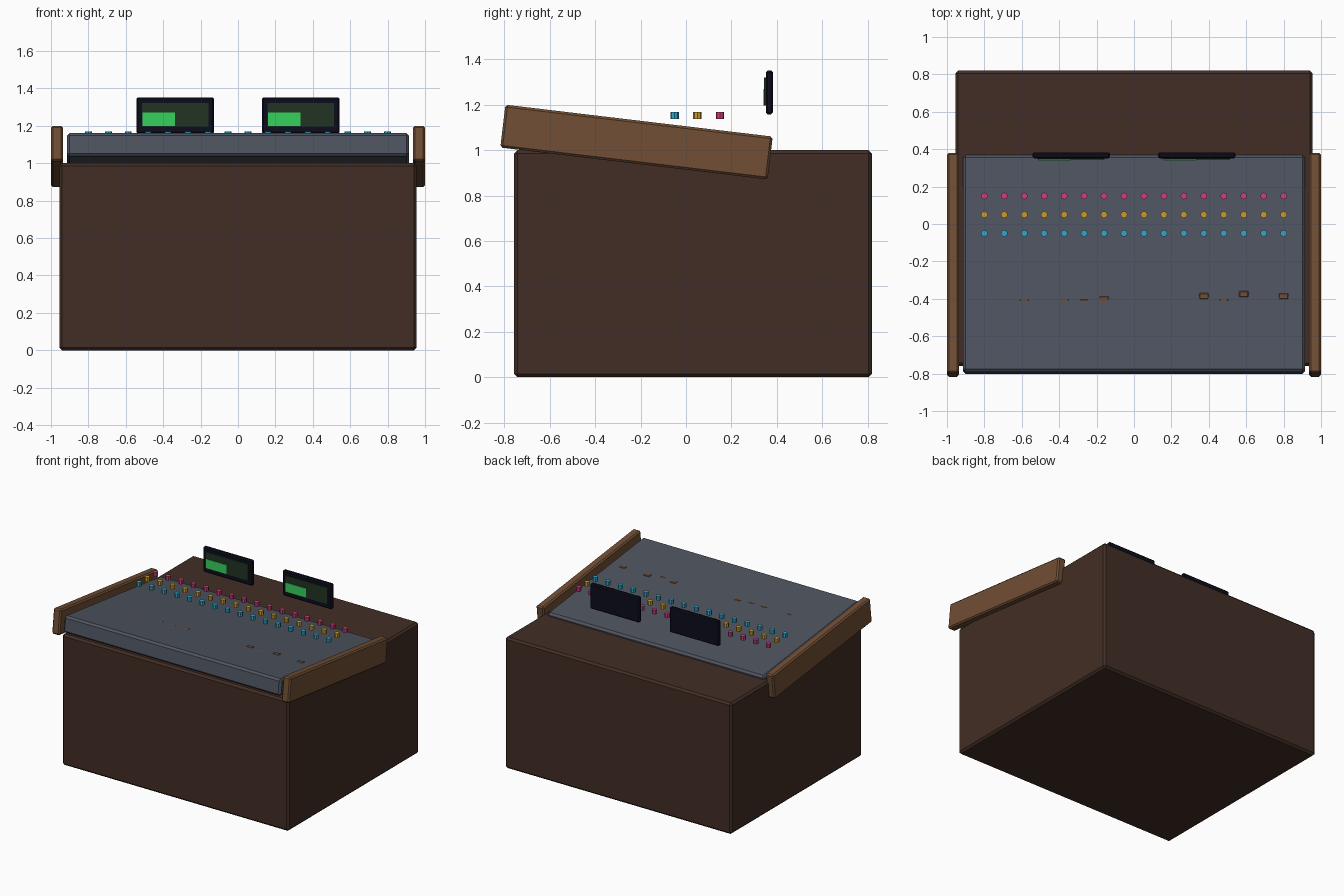
import bpy, math

if "Cube" in bpy.data.objects:
    bpy.data.objects.remove(bpy.data.objects["Cube"])


def material(name, rgb):
    m = bpy.data.materials.new(name)
    m.diffuse_color = (*rgb, 1)
    m.use_nodes = True
    m.node_tree.nodes["Principled BSDF"].inputs["Base Color"].default_value = m.diffuse_color
    return m


dark_wood = material("dark wood", (0.054, 0.027, 0.018))
wood = material("warm wood", (0.165, 0.077, 0.035))
slate = material("slate metal", (0.077, 0.088, 0.115))
black = material("blue black", (0.004, 0.004, 0.012))
dark_green = material("dark green", (0.015, 0.034, 0.017))
green = material("bright green", (0.037, 0.63, 0.107))
blue = material("blue", (0.032, 0.38, 0.58))
yellow = material("yellow", (0.58, 0.33, 0.028))
pink = material("pink", (0.61, 0.048, 0.2))

TILT = math.radians(-6.8)


def box(name, centre, size, mat, bevel=0.0, tilt=0.0):
    bpy.ops.mesh.primitive_cube_add(size=1, location=centre)
    ob = bpy.context.object
    ob.name = name
    ob.scale = size
    bpy.ops.object.transform_apply(location=False, rotation=False, scale=True)
    ob.rotation_euler.x = tilt
    ob.data.materials.append(mat)
    if bevel:
        mod = ob.modifiers.new("edges", 'BEVEL')
        mod.width = bevel
        mod.segments = 1
    return ob


# Cabinet, sloping panel and side rails
box("cabinet", (0, 0.031, 0.5), (1.91, 1.578, 1.0), dark_wood, 0.015)
box("control_panel", (0, -0.217, 1.031), (1.83, 1.168, 0.126), slate, 0.015, TILT)
for side, s in (("left", -1), ("right", 1)):
    box(side + "_rail", (s * 0.968, -0.218, 1.036), (0.064, 1.186, 0.19), wood, 0.01, TILT)

# Meter displays with a lit bar
for side, s in (("left", -1), ("right", 1)):
    x = s * 0.335
    box(side + "_display_frame", (x, 0.367, 1.255), (0.415, 0.031, 0.193), black, 0.008)
    box(side + "_display_screen", (x, 0.3485, 1.259), (0.354, 0.008, 0.124), dark_green)
    box(side + "_display_bar", (x - 0.089, 0.343, 1.234), (0.175, 0.005, 0.072), green)

# Three rows of knobs
columns = [-0.8 + i * 1.6 / 15 for i in range(16)]
for row, y, mat in (("low", -0.05, blue), ("mid", 0.05, yellow), ("high", 0.15, pink)):
    for i, x in enumerate(columns):
        bpy.ops.mesh.primitive_cylinder_add(vertices=8, radius=0.0185, depth=0.032,
                                            location=(x, y, 1.153))
        knob = bpy.context.object
        knob.name = f"{row}_knob_{i + 1}"
        knob.data.materials.append(mat)

# Fader caps showing through the panel
for i, y in ((2, -0.417), (4, -0.414), (5, -0.418), (6, -0.403),
             (11, -0.386), (12, -0.414), (13, -0.375), (15, -0.387)):
    box(f"fader_cap_{i + 1}", (columns[i], y, 1.103), (0.05, 0.033, 0.03), wood, 0.004)
